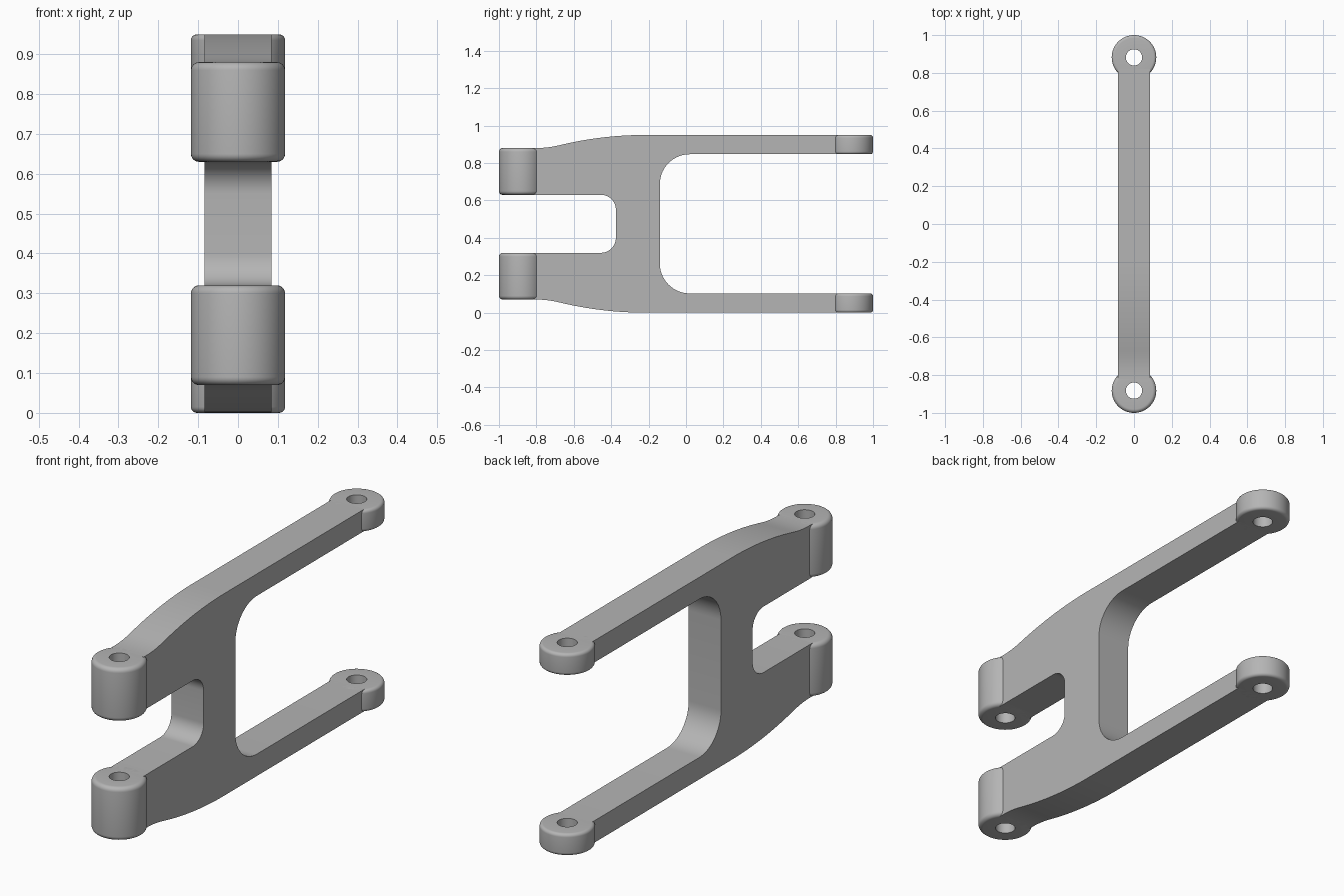
import bpy, bmesh, math
from mathutils import Vector, Matrix

cube = bpy.data.objects.get("Cube")
if cube:
    bpy.data.objects.remove(cube, do_unlink=True)

MID = 0.475          # height of the symmetry plane
HALF_WIDTH = 0.084   # half thickness of the frame
BOSS_Y = 0.882
BOSS_R = 0.118
HOLE_R = 0.043

grey = bpy.data.materials.new("plain_grey")
grey.use_nodes = True
colour = (0.46, 0.46, 0.46, 1)
grey.diffuse_color = colour
grey.node_tree.nodes["Principled BSDF"].inputs["Base Color"].default_value = colour


def finish(name, bm):
    bmesh.ops.recalc_face_normals(bm, faces=bm.faces)
    mesh = bpy.data.meshes.new(name)
    bm.to_mesh(mesh)
    bm.free()
    mesh.materials.append(grey)
    obj = bpy.data.objects.new(name, mesh)
    bpy.context.collection.objects.link(obj)
    bpy.ops.object.select_all(action="DESELECT")
    obj.select_set(True)
    bpy.context.view_layer.objects.active = obj
    bpy.ops.object.shade_smooth_by_angle(angle=math.radians(30))
    return obj


def arc(cy, cz, r, start, end, steps=14):
    angles = [math.radians(start + (end - start) * i / steps) for i in range(steps + 1)]
    return [(cy + r * math.cos(a), cz + r * math.sin(a)) for a in angles]


def shoulder(low, high, y0, y1, bend, steps=24):
    """Two tangent parabolas: short concave start, long convex finish."""
    length, rise, pts = y1 - y0, high - low, []
    for i in range(steps + 1):
        d = length * i / steps
        if d < bend:
            z = low + rise * d * d / (bend * length)
        else:
            z = high - rise * (length - d) ** 2 / ((length - bend) * length)
        pts.append((y0 + d, z))
    return pts


# Frame: upper half of the side profile, mirrored about the mid height
upper = arc(-0.455, 0.075, 0.08, 0, 90)                       # front notch corner
upper += [(-0.82, 0.155), (-0.82, 0.405)]
upper += shoulder(0.405, 0.475, -0.8, -0.22, 0.12)
upper += [(0.82, 0.475), (0.82, 0.372)]
upper += arc(0.02, 0.212, 0.16, 90, 180)                      # rear opening corner
outline = upper + [(y, -z) for y, z in reversed(upper)]

bm = bmesh.new()
side = bm.faces.new([bm.verts.new((-HALF_WIDTH, y, z + MID)) for y, z in outline])
grown = bmesh.ops.extrude_face_region(bm, geom=[side], use_keep_orig=True)
bmesh.ops.translate(bm, vec=(2 * HALF_WIDTH, 0, 0),
                    verts=[v for v in grown["geom"] if isinstance(v, bmesh.types.BMVert)])
finish("frame", bm)


# Pivot bosses: lathed rings with rounded outer rims and sharp bores
def boss(name, y, low, high, rim):
    c = BOSS_R - rim
    section = [(HOLE_R, low)] + arc(c, low + rim, rim, -90, 0, 6)
    section += arc(c, high - rim, rim, 0, 90, 6) + [(HOLE_R, high)]
    bm = bmesh.new()
    verts = [bm.verts.new((r, 0, z)) for r, z in section]
    edges = [bm.edges.new((a, b)) for a, b in zip(verts, verts[1:] + verts[:1])]
    bmesh.ops.spin(bm, geom=verts + edges, cent=(0, 0, 0), axis=(0, 0, 1),
                   angle=math.tau, steps=64, use_duplicate=False)
    bmesh.ops.remove_doubles(bm, verts=bm.verts, dist=0.0001)
    bmesh.ops.translate(bm, vec=(0, y, 0), verts=bm.verts)
    finish(name, bm)


boss("front_upper_boss", -BOSS_Y, MID + 0.155, MID + 0.405, 0.02)
boss("front_lower_boss", -BOSS_Y, MID - 0.405, MID - 0.155, 0.02)
boss("rear_upper_boss", BOSS_Y, MID + 0.372, MID + 0.475, 0.015)
boss("rear_lower_boss", BOSS_Y, MID - 0.475, MID - 0.372, 0.015)
